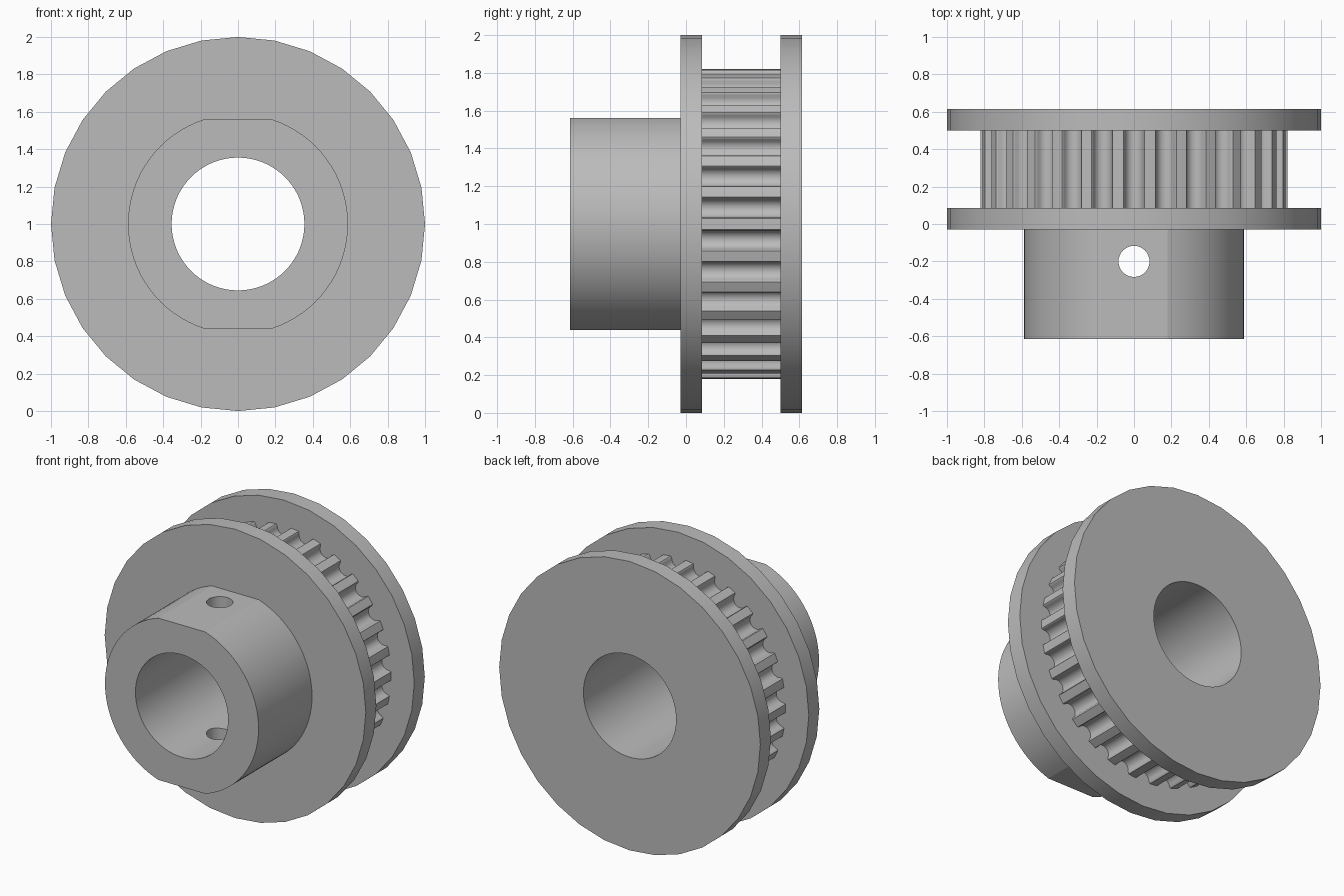
import bpy, bmesh
from math import sin, cos, pi, asin, radians
from mathutils import Vector

cube = bpy.data.objects.get("Cube")
if cube:
    bpy.data.objects.remove(cube, do_unlink=True)

grey = bpy.data.materials.new("machined grey")
grey.use_nodes = True
colour = (0.5, 0.5, 0.5, 1)
grey.diffuse_color = colour
grey.node_tree.nodes["Principled BSDF"].inputs["Base Color"].default_value = colour

AXIS_Z = 1.0
BORE = 0.355
TEETH = 30


def arc(radius, start, end, steps, centre=(0, 0)):
    """Points along an arc, both ends included."""
    return [(centre[0] + radius * cos(start + (end - start) * i / steps),
             centre[1] + radius * sin(start + (end - start) * i / steps))
            for i in range(steps + 1)]


def circle(radius, sides):
    return arc(radius, pi / 2, pi / 2 + 2 * pi, sides)[:-1]


def prism(name, outline, near, far, upright=False):
    """Extrude an outline along y, or along z when upright."""
    bm = bmesh.new()
    place = (lambda a, b, d: (a, b, d)) if upright else (lambda a, b, d: (a, d, AXIS_Z + b))
    face = bm.faces.new([bm.verts.new(place(a, b, near)) for a, b in outline])
    new = bmesh.ops.extrude_face_region(bm, geom=[face])["geom"]
    shift = Vector((0, 0, far - near)) if upright else Vector((0, far - near, 0))
    bmesh.ops.translate(bm, vec=shift, verts=[v for v in new if isinstance(v, bmesh.types.BMVert)])
    bmesh.ops.recalc_face_normals(bm, faces=bm.faces)
    mesh = bpy.data.meshes.new(name)
    bm.to_mesh(mesh)
    bm.free()
    mesh.materials.append(grey)
    obj = bpy.data.objects.new(name, mesh)
    bpy.context.collection.objects.link(obj)
    return obj


def finish(obj, cutters, angle):
    """Cut the holes, then smooth the curved walls."""
    bpy.ops.object.select_all(action="DESELECT")
    bpy.context.view_layer.objects.active = obj
    obj.select_set(True)
    for cutter in cutters:
        mod = obj.modifiers.new("hole", "BOOLEAN")
        mod.operation = "DIFFERENCE"
        mod.solver = "EXACT"
        mod.object = cutter
        bpy.ops.object.modifier_apply(modifier=mod.name)
    bpy.ops.object.shade_smooth_by_angle(angle=radians(angle))


# Hole cutters
bore_cutter = prism("bore_cutter", circle(BORE, 72), -1, 1)
screw_cutter = prism("screw_cutter", [(x, y - 0.2) for x, y in circle(0.083, 32)], 0, 2, True)

# Hub: round sides with a flat on top and bottom, and a cross hole
HUB, FLAT = 0.588, 0.56
limit = asin(FLAT / HUB)
hub_outline = arc(HUB, -limit, limit, 32) + arc(HUB, pi - limit, pi + limit, 32)
hub = prism("hub", hub_outline, -0.615, -0.03)
finish(hub, [bore_cutter, screw_cutter], 12)

# Flanges
for name, near, far in (("front_flange", -0.03, 0.085), ("back_flange", 0.5, 0.615)):
    finish(prism(name, circle(1.0, 32), near, far), [bore_cutter], 30)

# Toothed ring: narrow lands with rounded grooves between them
TIP, GROOVE, CENTRE = 0.822, 0.05, 0.806
groove = [(0.818, 0.055)]
groove += [(CENTRE + x, y) for x, y in arc(GROOVE, pi / 2, 3 * pi / 2, 10)]
groove += [(0.818, -0.055)]
land_half = radians(2.0)
ring = []
for i in range(TEETH):
    land = 2 * pi * i / TEETH
    ring += arc(TIP, land - land_half, land + land_half, 2)
    mid = land + pi / TEETH
    ring += [(x * cos(mid) - y * sin(mid), x * sin(mid) + y * cos(mid))
             for x, y in reversed(groove)]
finish(prism("toothed_ring", ring, 0.085, 0.5), [bore_cutter], 30)

for cutter in (bore_cutter, screw_cutter):
    bpy.data.objects.remove(cutter, do_unlink=True)
